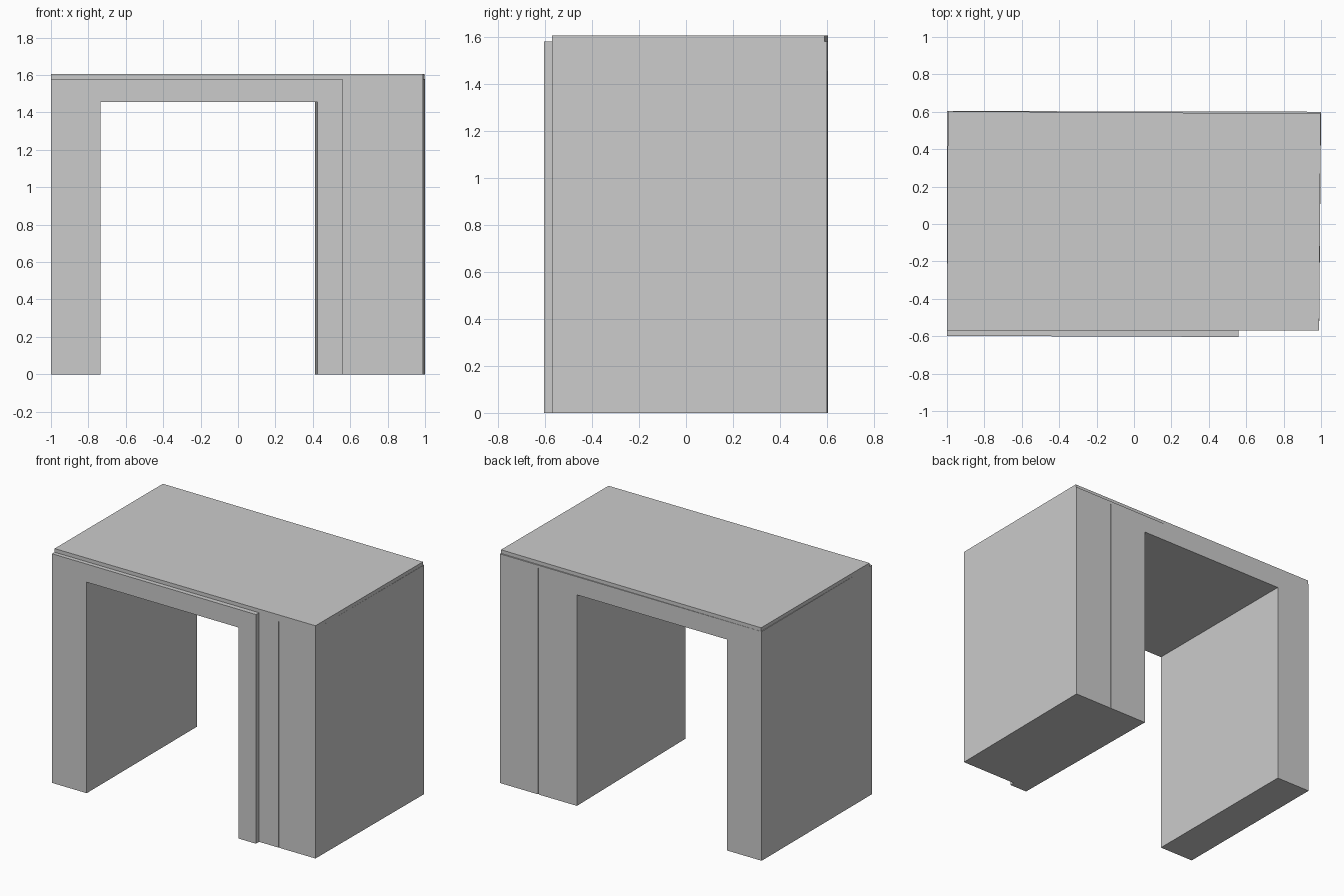
import bpy, bmesh

if "Cube" in bpy.data.objects:
    bpy.data.objects.remove(bpy.data.objects["Cube"])


def loft(name, front, back):
    """Closed solid between two matching outlines of (x, y, z) points."""
    bm = bmesh.new()
    f = [bm.verts.new(p) for p in front]
    b = [bm.verts.new(p) for p in back]
    bm.faces.new(f)
    bm.faces.new(b[::-1])
    for i in range(len(f)):
        j = (i + 1) % len(f)
        bm.faces.new((f[j], f[i], b[i], b[j]))
    bmesh.ops.recalc_face_normals(bm, faces=bm.faces[:])
    mesh = bpy.data.meshes.new(name)
    bm.to_mesh(mesh)
    bm.free()
    obj = bpy.data.objects.new(name, mesh)
    bpy.context.collection.objects.link(obj)
    return obj


def portal(x0, x1, in0, in1, y0, y1, top, lintel=1.455):
    """Upside-down U outline; depth runs from y0 at x0 to y1 at x1."""
    pts = [(x0, 0), (in0, 0), (in0, lintel), (in1, lintel),
           (in1, 0), (x1, 0), (x1, top), (x0, top)]
    return [(x, y0 + (y1 - y0) * (x - x0) / (x1 - x0), z) for x, z in pts]


def box(name, x0, x1, y0, y1, z0, z1):
    ring = [(x0, z0), (x1, z0), (x1, z1), (x0, z1)]
    return loft(name, [(x, y0, z) for x, z in ring], [(x, y1, z) for x, z in ring])


def combine(target, tool, operation):
    tool.hide_render = True
    mod = target.modifiers.new(operation.lower(), 'BOOLEAN')
    mod.operation, mod.solver, mod.object = operation, 'EXACT', tool
    bpy.context.view_layer.objects.active = target
    bpy.ops.object.modifier_apply(modifier=mod.name)
    bpy.data.objects.remove(tool)


# Main block with its slightly skewed opening and outer side
body = loft("portal_body",
            portal(-1, 0.99, -0.735, 0.425, -0.57, -0.57, 1.58),
            portal(-1, 1.0, -0.735, 0.411, 0.604, 0.600, 1.58))

# Raised frame on the front of the left leg, lintel and inner right leg
frame = loft("front_frame",
             portal(-1, 0.56, -0.735, 0.4254, -0.598, -0.604, 1.58),
             portal(-1, 0.56, -0.735, 0.4249, -0.56, -0.56, 1.58))
combine(body, frame, 'UNION')

# Thin top slab whose back edge steps in towards the right
slab = loft("top_slab",
            [(-1, -0.57, 1.57), (0.99, -0.57, 1.57), (0.99, -0.57, 1.605), (-1, -0.57, 1.605)],
            [(-0.995, 0.603, 1.57), (0.998, 0.59, 1.57), (0.998, 0.59, 1.605), (-0.995, 0.603, 1.605)])
combine(body, slab, 'UNION')

# Narrow vertical joints on the front and back of the wide leg
for y in (-0.57, 0.6):
    joint = box("joint_cutter", 0.707, 0.714, y - 0.006, y + 0.006, -0.1, 1.56)
    if y > 0:
        joint.location.x = -0.006
        bpy.context.view_layer.update()
    combine(body, joint, 'DIFFERENCE')
